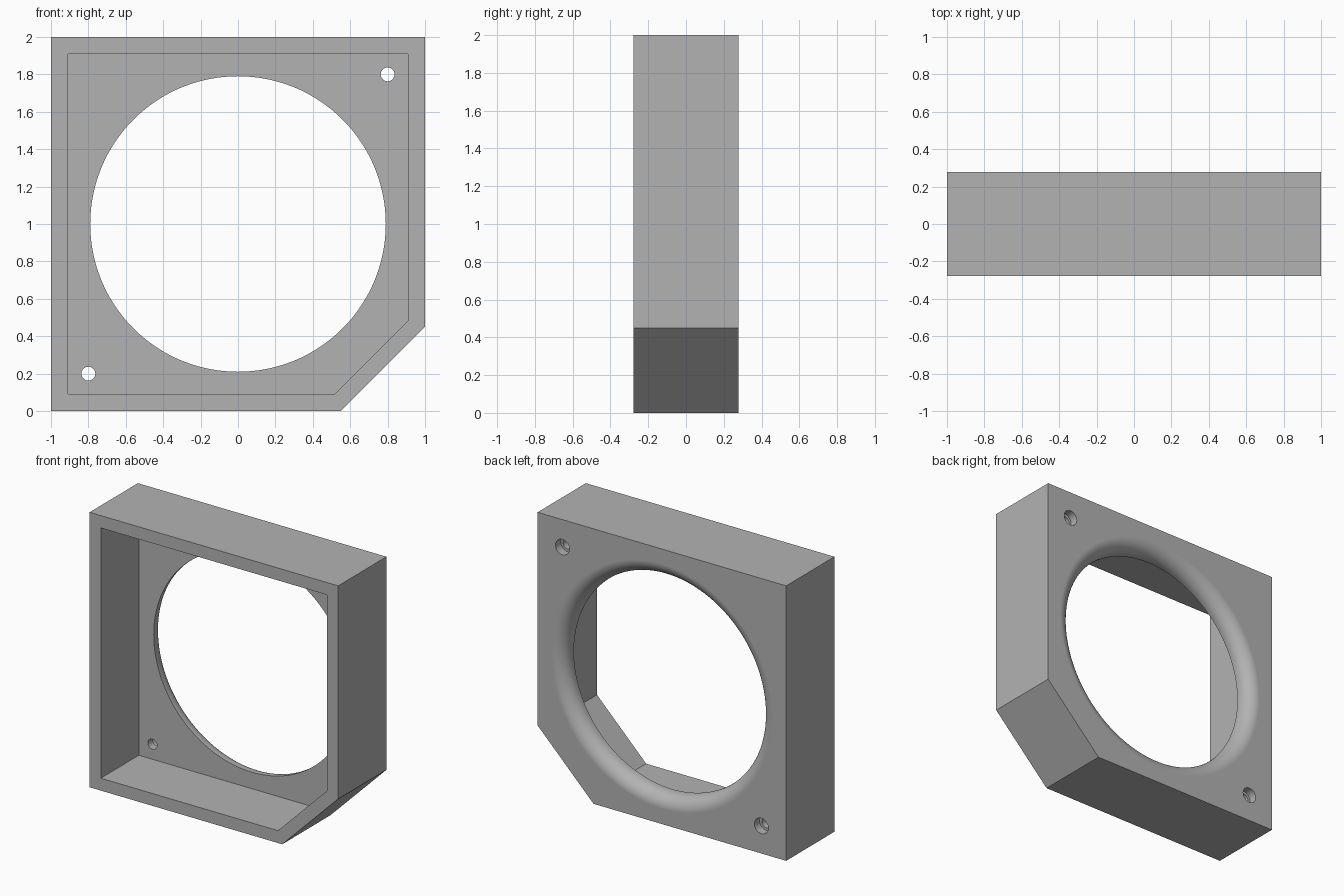
import bpy
import bmesh
from math import cos, sin, pi, radians

cube = bpy.data.objects.get("Cube")
if cube:
    bpy.data.objects.remove(cube, do_unlink=True)

FRONT, BACK = -0.277, 0.277
FLOOR = 0.16            # front surface of the back plate
HOLE, FILLET = 0.79, 0.1

grey = bpy.data.materials.new("plain grey")
grey.use_nodes = True
colour = (0.45, 0.45, 0.45, 1)
grey.diffuse_color = colour
grey.node_tree.nodes["Principled BSDF"].inputs["Base Color"].default_value = colour


def finish(name, bm):
    bmesh.ops.recalc_face_normals(bm, faces=bm.faces)
    mesh = bpy.data.meshes.new(name)
    bm.to_mesh(mesh)
    bm.free()
    mesh.materials.append(grey)
    obj = bpy.data.objects.new(name, mesh)
    bpy.context.collection.objects.link(obj)
    return obj


def prism(name, outline, y0, y1):
    """Extrude an x-z outline along y."""
    bm = bmesh.new()
    face = bm.faces.new([bm.verts.new((x, y0, z)) for x, z in outline])
    moved = bmesh.ops.extrude_face_region(bm, geom=[face])["geom"]
    verts = [v for v in moved if isinstance(v, bmesh.types.BMVert)]
    bmesh.ops.translate(bm, verts=verts, vec=(0, y1 - y0, 0))
    return finish(name, bm)


def lathe(name, profile, cx, cz, steps):
    """Closed solid turned about a y axis, from (radius, y) points."""
    bm = bmesh.new()
    rings = []
    for r, y in profile:
        angles = [2 * pi * i / steps for i in range(steps)]
        rings.append([bm.verts.new((cx + r * cos(a), y, cz + r * sin(a))) for a in angles])
    for a, b in zip(rings, rings[1:]):
        for i in range(steps):
            j = (i + 1) % steps
            bm.faces.new((a[i], a[j], b[j], b[i]))
    bm.faces.new(rings[0])
    bm.faces.new(rings[-1])
    return finish(name, bm)


def clipped_square(inset, cut):
    """Square outline with its lower left-hand corner cut off."""
    s, low, high = 1 - inset, inset, 2 - inset
    return [(-s, low), (s - cut, low), (s, low + cut), (s, high), (-s, high)]


# Open-fronted housing with one clipped corner
housing = prism("housing", clipped_square(0, 0.45), FRONT, BACK)
cutters = [prism("cavity_cutter", clipped_square(0.09, 0.395), FRONT - 0.1, FLOOR)]

# Large round opening, rounded over on the back
arc = [pi / 2 * i / 12 for i in range(13)]
opening = [(HOLE, FLOOR - 0.1)]
opening += [(HOLE + FILLET * (1 - cos(a)), BACK - FILLET * (1 - sin(a))) for a in arc]
opening.append((HOLE + FILLET, BACK + 0.1))
cutters.append(lathe("opening_cutter", opening, 0, 1, 128))

# Counterbored screw holes in opposite corners
for name, x, z in (("upper", 0.8, 1.8), ("lower", -0.8, 0.2)):
    bore = [(0.037, FLOOR - 0.1), (0.037, BACK - 0.06), (0.056, BACK - 0.06), (0.056, BACK + 0.1)]
    cutters.append(lathe(name + "_screw_hole_cutter", bore, x, z, 32))

bpy.ops.object.select_all(action="DESELECT")
housing.select_set(True)
bpy.context.view_layer.objects.active = housing
for cutter in cutters:
    mod = housing.modifiers.new(cutter.name, "BOOLEAN")
    mod.operation = "DIFFERENCE"
    mod.solver = "EXACT"
    mod.object = cutter
    bpy.ops.object.modifier_apply(modifier=mod.name)
    bpy.data.objects.remove(cutter, do_unlink=True)

# Smooth curves, crisp corners, flat plate kept flat
bpy.ops.object.shade_smooth_by_angle(angle=radians(30))
weighted = housing.modifiers.new("flat_faces", "WEIGHTED_NORMAL")
weighted.keep_sharp = True
